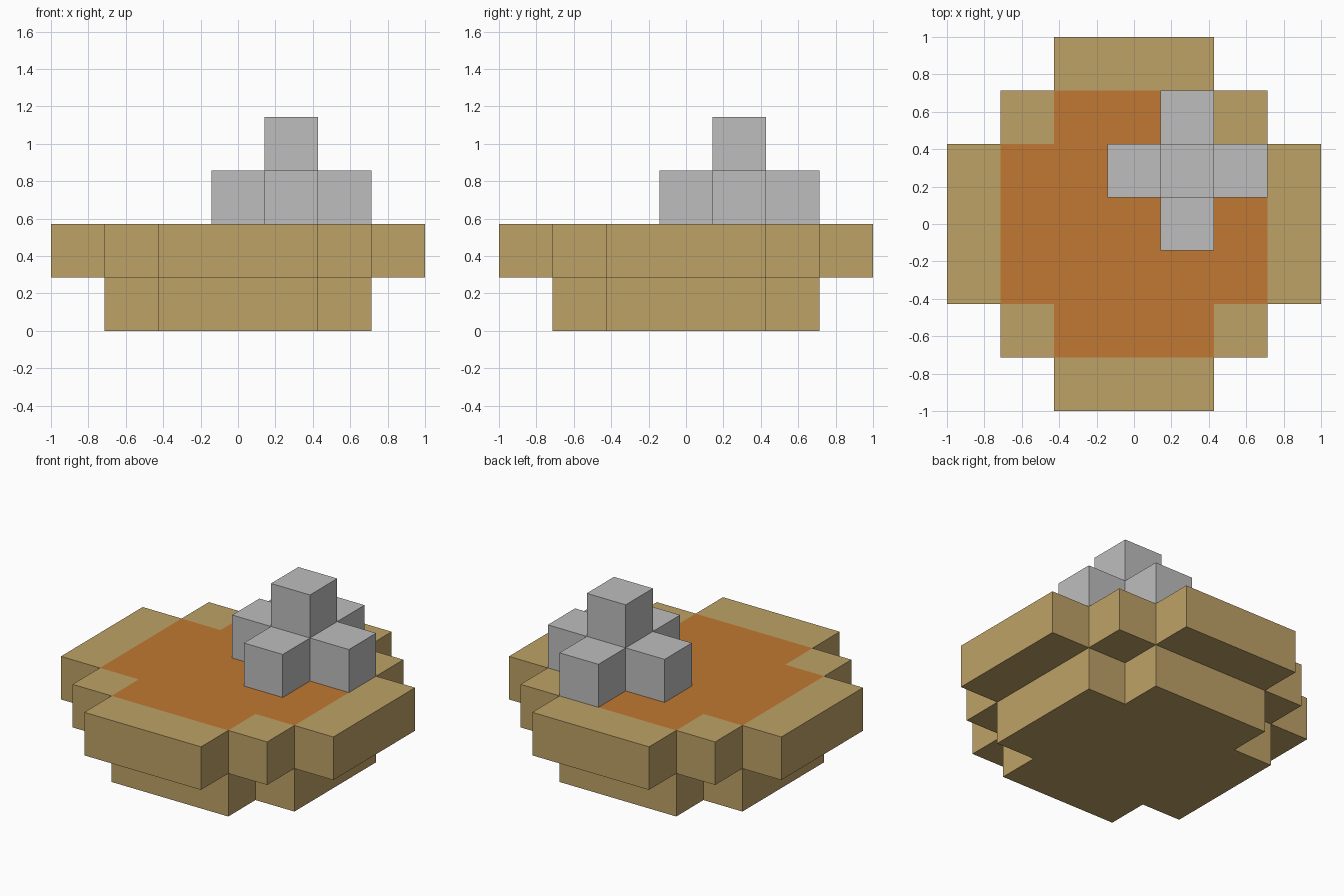
import bpy
import bmesh

if "Cube" in bpy.data.objects:
    bpy.data.objects.remove(bpy.data.objects["Cube"], do_unlink=True)

U = 2 / 7  # side of one block


def material(name, rgb):
    mat = bpy.data.materials.new(name)
    mat.use_nodes = True
    mat.diffuse_color = (*rgb, 1)
    mat.node_tree.nodes["Principled BSDF"].inputs["Base Color"].default_value = (*rgb, 1)
    return mat


tan = material("tan", (0.515, 0.361, 0.136))
orange = material("orange", (0.533, 0.191, 0.032))
grey = material("light grey", (0.515, 0.515, 0.515))


def rounded(limit):
    """Block footprint: a square of half-width `limit` cells without its corners."""
    return lambda x, y: max(abs(x), abs(y)) <= limit and abs(x) + abs(y) < 2 * limit


def layer(name, inside, level, mats, top_index=None):
    """One-block-high slab made of the cells that pass inside(x, y)."""
    bm = bmesh.new()
    for x in range(-3, 4):
        for y in range(-3, 4):
            if inside(x, y):
                corners = ((-.5, -.5), (.5, -.5), (.5, .5), (-.5, .5))
                bm.faces.new([bm.verts.new(((x + a) * U, (y + b) * U, level * U))
                              for a, b in corners])
    bmesh.ops.remove_doubles(bm, verts=bm.verts, dist=1e-4)
    raised = bmesh.ops.extrude_face_region(bm, geom=bm.faces[:], use_keep_orig=True)["geom"]
    bmesh.ops.translate(bm, vec=(0, 0, U),
                        verts=[v for v in raised if isinstance(v, bmesh.types.BMVert)])
    bmesh.ops.recalc_face_normals(bm, faces=bm.faces)
    # Colour the top cells by position
    if top_index:
        for f in bm.faces:
            if f.normal.z > 0.5:
                c = f.calc_center_median()
                f.material_index = top_index(round(c.x / U), round(c.y / U))
    # Merge coplanar cells of the same colour
    bmesh.ops.dissolve_limit(bm, angle_limit=0.01, verts=bm.verts, edges=bm.edges,
                             delimit={'MATERIAL'})
    mesh = bpy.data.meshes.new(name)
    bm.to_mesh(mesh)
    bm.free()
    for m in mats:
        mesh.materials.append(m)
    obj = bpy.data.objects.new(name, mesh)
    bpy.context.collection.objects.link(obj)
    return obj


core = rounded(2)

# Pie crust: narrow base and wide rim, with the filling flush in the top
layer("crust_base", core, 0, [tan])
layer("crust_rim",
      lambda x, y: max(abs(x), abs(y)) <= 2 or min(abs(x), abs(y)) <= 1,
      1, [tan, orange], lambda x, y: int(core(x, y)))

# Cream dollop: a plus of blocks with a single block on top, off to the back left
layer("cream_base", lambda x, y: abs(x - 1) + abs(y - 1) <= 1, 2, [grey])
layer("cream_tip", lambda x, y: (x, y) == (1, 1), 3, [grey])
